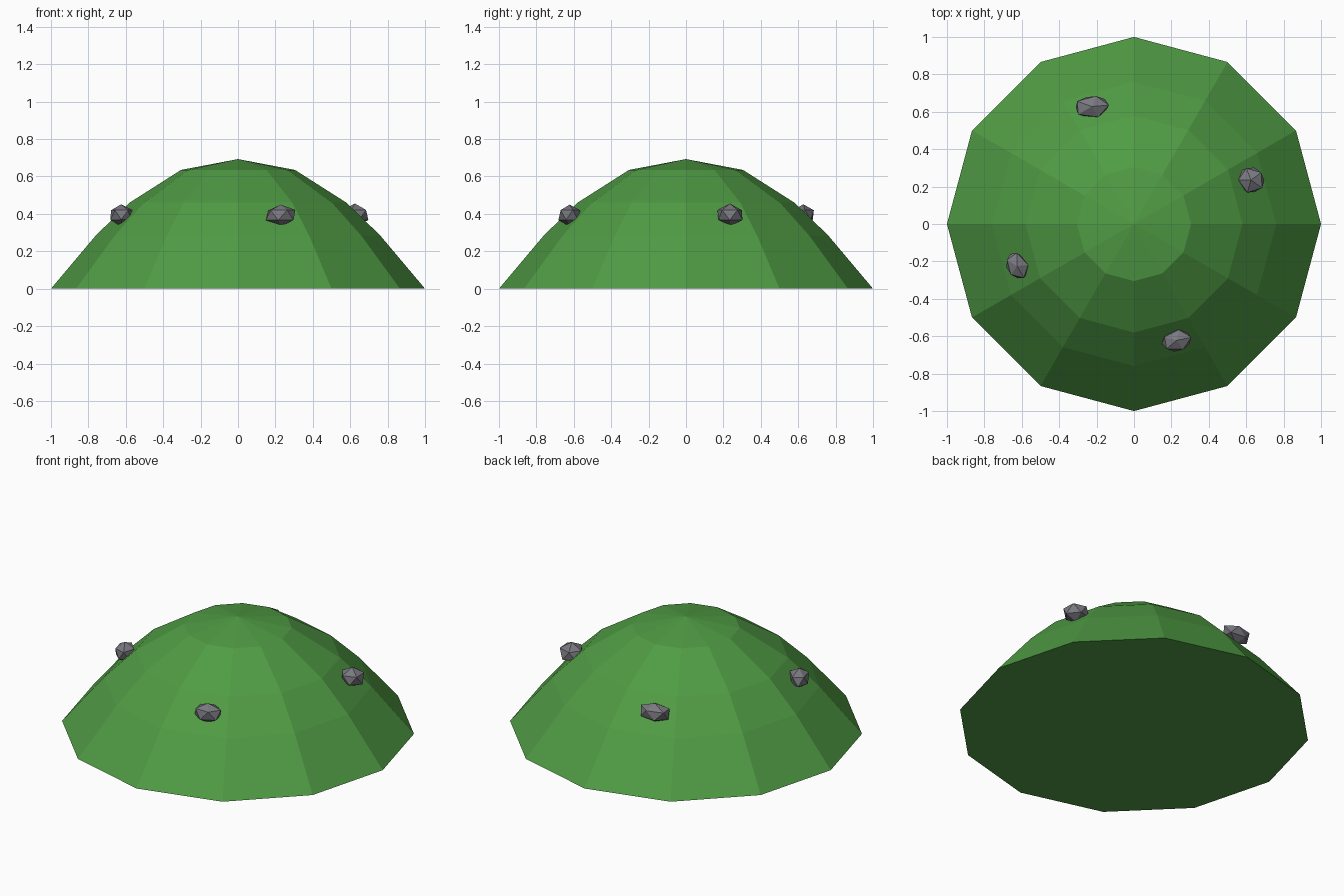
import bpy, bmesh, math, random
from mathutils import Matrix, Vector

if "Cube" in bpy.data.objects:
    bpy.data.objects.remove(bpy.data.objects["Cube"])

random.seed(4)


def material(name, rgb):
    m = bpy.data.materials.new(name)
    m.diffuse_color = (*rgb, 1)
    m.use_nodes = True
    m.node_tree.nodes["Principled BSDF"].inputs["Base Color"].default_value = m.diffuse_color
    return m


def finish(bm, name, mat):
    bmesh.ops.recalc_face_normals(bm, faces=bm.faces[:])
    me = bpy.data.meshes.new(name)
    bm.to_mesh(me)
    bm.free()
    me.materials.append(mat)
    ob = bpy.data.objects.new(name, me)
    bpy.context.collection.objects.link(ob)
    return ob


green = material("grass green", (0.08, 0.33, 0.058))
grey = material("stone grey", (0.19, 0.19, 0.215))

# Twelve-sided dome: rings of (radius, height), closed with a flat base
SIDES = 12
profile = [(1.0, 0.0), (0.92, 0.095), (0.76, 0.285), (0.58, 0.46), (0.305, 0.635)]
bm = bmesh.new()
rings = [[bm.verts.new((r * math.cos(k * math.tau / SIDES),
                        r * math.sin(k * math.tau / SIDES), z))
          for k in range(SIDES)] for r, z in profile]
apex = bm.verts.new((0, 0, 0.693))
for a, b in zip(rings, rings[1:]):
    for k in range(SIDES):
        n = (k + 1) % SIDES
        bm.faces.new((a[k], a[n], b[n], b[k]))
for k in range(SIDES):
    bm.faces.new((rings[-1][k], rings[-1][(k + 1) % SIDES], apex))
bm.faces.new(rings[0][::-1])
finish(bm, "mound", green)

# Rocks: slightly irregular icosahedra (centre x, y, half sizes, turn)
rocks = [
    (-0.225, 0.628, 0.100, 0.064, 5),
    (0.625, 0.235, 0.078, 0.073, -35),
    (-0.625, -0.225, 0.080, 0.060, -60),
    (0.228, -0.622, 0.085, 0.062, 12),
]
for i, (x, y, sx, sy, turn) in enumerate(rocks, 1):
    bm = bmesh.new()
    bmesh.ops.create_icosphere(bm, subdivisions=1, radius=1)
    for v in bm.verts:
        v.co *= random.uniform(0.95, 1.08)
    bm.transform(Matrix.Translation(Vector((x, y, 0.394)))
                 @ Matrix.Rotation(math.radians(turn), 4, 'Z')
                 @ Matrix.Diagonal((sx, sy, 0.058, 1)))
    finish(bm, f"rock_{i}", grey)
